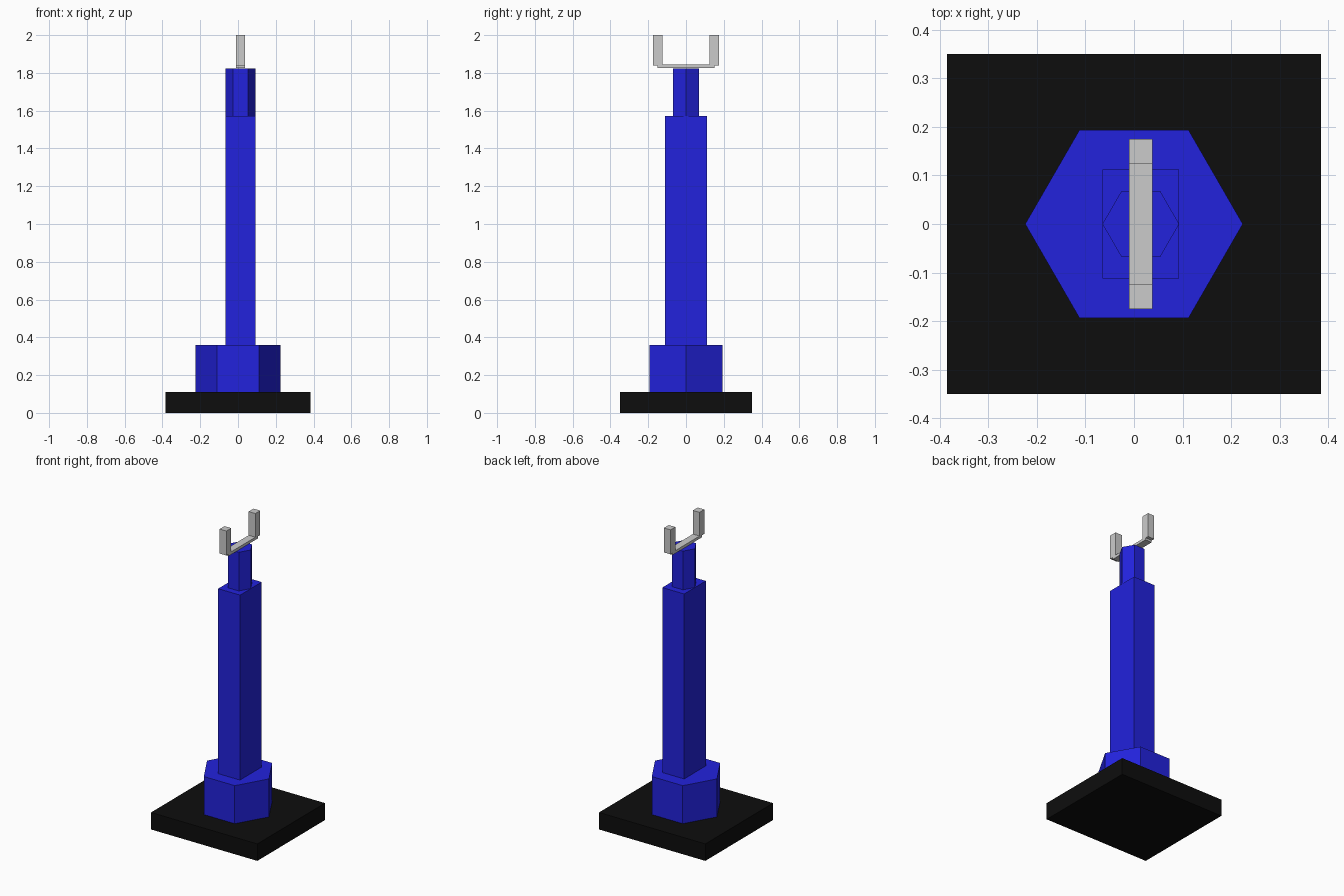
import bpy
from math import pi

if "Cube" in bpy.data.objects:
    bpy.data.objects.remove(bpy.data.objects["Cube"])


def material(name, color):
    m = bpy.data.materials.new(name)
    m.diffuse_color = (*color, 1)
    m.use_nodes = True
    m.node_tree.nodes["Principled BSDF"].inputs["Base Color"].default_value = m.diffuse_color
    return m


def finish(name, mat):
    ob = bpy.context.object
    ob.name = name
    bpy.ops.object.transform_apply(location=False, rotation=True, scale=True)
    if mat:
        ob.data.materials.append(mat)
    return ob


def box(name, x, y, z, mat=None):
    spans = (x, y, z)
    bpy.ops.mesh.primitive_cube_add(size=1, location=[(a + b) / 2 for a, b in spans])
    bpy.context.object.scale = [b - a for a, b in spans]
    return finish(name, mat)


def hexagon(name, x, radius, z, mat):
    # corners point along x
    bpy.ops.mesh.primitive_cylinder_add(
        vertices=6, radius=radius, depth=z[1] - z[0],
        location=(x, 0, sum(z) / 2), rotation=(0, 0, pi / 6))
    return finish(name, mat)


black = material("black", (0.004, 0.004, 0.004))
blue = material("blue", (0.016, 0.016, 0.72))

# Base and post
box("base_plate", (-0.385, 0.385), (-0.35, 0.35), (0, 0.111), black)
hexagon("lower_collar", 0, 0.224, (0.111, 0.36), blue)
box("column", (-0.065, 0.093), (-0.112, 0.112), (0.36, 1.571), blue)
hexagon("upper_neck", 0.014, 0.079, (1.571, 1.824), blue)

# Forked cradle on top
fork_x = (-0.01, 0.038)
box("fork_bar", fork_x, (-0.152, 0.152), (1.827, 1.845))
for side, y in (("front", -0.15), ("back", 0.15)):
    box(f"fork_prong_{side}", fork_x, (y - 0.025, y + 0.025), (1.84, 2.0))
